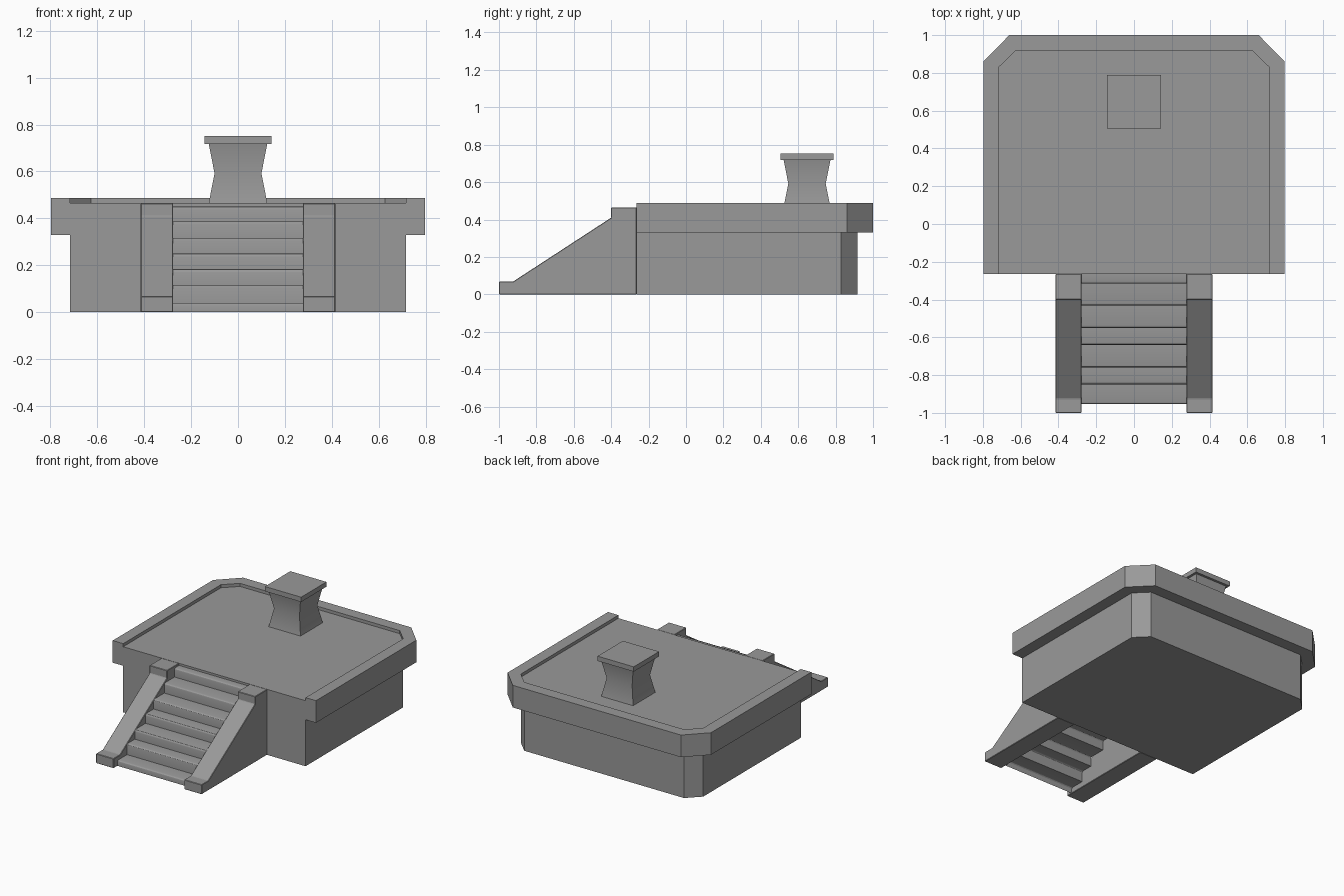
import bpy, bmesh

if "Cube" in bpy.data.objects:
    bpy.data.objects.remove(bpy.data.objects["Cube"])

FLOOR, FRONT = 0.465, -0.265

stone = bpy.data.materials.new("dark_stone")
stone.diffuse_color = (0.32, 0.32, 0.32, 1)
stone.use_nodes = True
stone.node_tree.nodes["Principled BSDF"].inputs["Base Color"].default_value = stone.diffuse_color


def finish(name, bm, smooth=False):
    bmesh.ops.recalc_face_normals(bm, faces=bm.faces)
    me = bpy.data.meshes.new(name)
    bm.to_mesh(me)
    bm.free()
    me.materials.append(stone)
    ob = bpy.data.objects.new(name, me)
    bpy.context.collection.objects.link(ob)
    if smooth:
        bpy.ops.object.select_all(action='DESELECT')
        ob.select_set(True)
        bpy.context.view_layer.objects.active = ob
        bpy.ops.object.shade_smooth_by_angle()
    return ob


def bridge(bm, a, b, count):
    n = len(a)
    for i in range(count):
        j = (i + 1) % n
        bm.faces.new((a[i], a[j], b[j], b[i]))


# Terrace: body, overhanging rim and sunken floor, open at the front
def outline(bm, x, back, chamfer_x, chamfer_y, z):
    pts = [(x, FRONT), (x, chamfer_y), (chamfer_x, back),
           (-chamfer_x, back), (-x, chamfer_y), (-x, FRONT)]
    return [bm.verts.new((px, py, z)) for px, py in pts]


inner, outer = (0.716, 0.918, 0.627, 0.83), (0.798, 1.0, 0.66, 0.86)
bm = bmesh.new()
rings = [outline(bm, *shape, z) for shape, z in (
    (inner, 0), (inner, 0.33), (outer, 0.33), (outer, 0.487), (inner, 0.487), (inner, FLOOR))]
for a, b in zip(rings, rings[1:]):
    bridge(bm, a, b, 5)
bm.faces.new(rings[0])
bm.faces.new(rings[-1])
bm.faces.new([r[0] for r in rings] + [r[-1] for r in reversed(rings)])
finish("terrace", bm)

# Stair side walls: extruded profile with flat ends
wall = [(-1, 0), (-1, 0.068), (-0.925, 0.068), (-0.4, 0.41),
        (-0.4, FLOOR), (FRONT, FLOOR), (FRONT, 0)]
for side, label in ((1, "right"), (-1, "left")):
    bm = bmesh.new()
    a = [bm.verts.new((side * 0.277, y, z)) for y, z in wall]
    b = [bm.verts.new((side * 0.415, y, z)) for y, z in wall]
    bridge(bm, a, b, len(wall))
    bm.faces.new(a)
    bm.faces.new(b)
    ob = finish("stair_wall_" + label, bm)
    bev = ob.modifiers.new("soft_edges", 'BEVEL')
    bev.width = 0.003
    bev.segments = 1

# Steps: folded sheet, open underneath, with rounded nosings
nosings = [(-0.954, 0.04), (-0.849, 0.116), (-0.761, 0.183), (-0.641, 0.25),
           (-0.551, 0.317), (-0.431, 0.387), (-0.316, 0.45)]
profile, z_prev = [], 0
for y, z in nosings:
    profile += [(y, z_prev), (y, z)]
    z_prev = z
profile.append((FRONT, z_prev))
bm = bmesh.new()
a = [bm.verts.new((-0.277, y, z)) for y, z in profile]
b = [bm.verts.new((0.277, y, z)) for y, z in profile]
bridge(bm, a, b, len(profile) - 1)
edges = [bm.edges.get((a[i], b[i])) for i in range(1, len(profile), 2)]
bmesh.ops.bevel(bm, geom=edges, offset=0.014, segments=3, profile=0.5, affect='EDGES')
finish("steps", bm, smooth=True)


# Chimney: waisted square stem and flat cap
def square_stack(name, levels, smooth=False, cy=0.647):
    bm = bmesh.new()
    rings = [[bm.verts.new((sx * h, cy + sy * h, z))
              for sx, sy in ((1, 1), (-1, 1), (-1, -1), (1, -1))] for h, z in levels]
    for a, b in zip(rings, rings[1:]):
        bridge(bm, a, b, 4)
    bm.faces.new(rings[0])
    bm.faces.new(rings[-1])
    finish(name, bm, smooth)


square_stack("chimney_stem", [(0.125, FLOOR), (0.1, 0.592), (0.125, 0.718)], smooth=True)
square_stack("chimney_cap", [(0.142, 0.718), (0.142, 0.752)])
